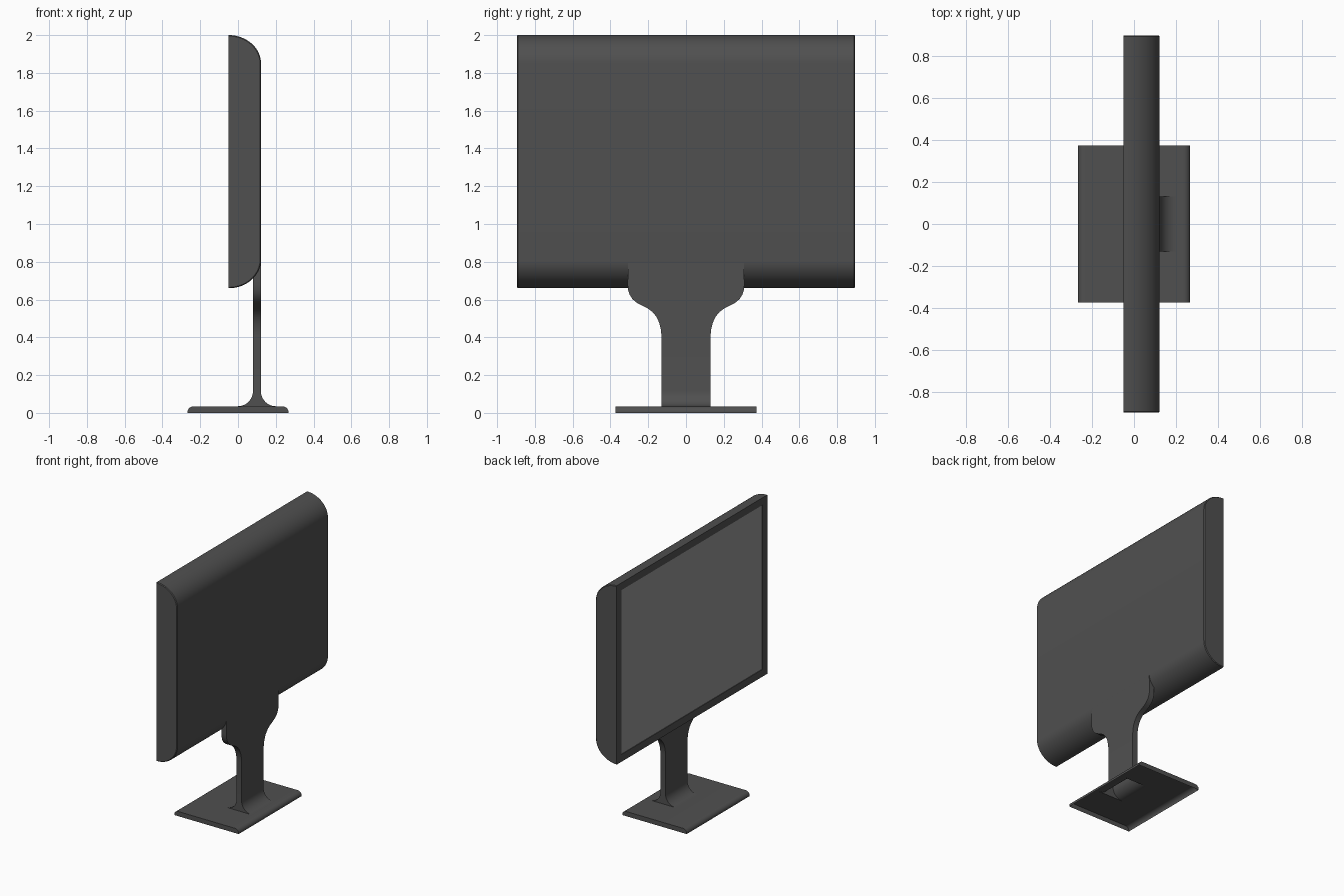
import bpy, bmesh, math

if "Cube" in bpy.data.objects:
    bpy.data.objects.remove(bpy.data.objects["Cube"])


def material(name, v):
    m = bpy.data.materials.new(name)
    m.diffuse_color = (v, v, v, 1)
    m.use_nodes = True
    m.node_tree.nodes["Principled BSDF"].inputs["Base Color"].default_value = m.diffuse_color
    return m


DARK = material("dark_plastic", 0.08)
GLASS = material("screen_grey", 0.3)


def finish(bm, name, mats):
    bmesh.ops.recalc_face_normals(bm, faces=bm.faces[:])
    me = bpy.data.meshes.new(name)
    bm.to_mesh(me)
    bm.free()
    for m in mats:
        me.materials.append(m)
    ob = bpy.data.objects.new(name, me)
    bpy.context.collection.objects.link(ob)
    bpy.ops.object.select_all(action='DESELECT')
    ob.select_set(True)
    bpy.context.view_layer.objects.active = ob
    bpy.ops.object.shade_smooth_by_angle(angle=math.radians(35))
    return ob


def arc(cx, cz, rx, rz, a0, a1, n):
    steps = [math.radians(a0 + (a1 - a0) * i / n) for i in range(n + 1)]
    return [(cx + rx * math.cos(a), cz + rz * math.sin(a)) for a in steps]


def skin(bm, rows, closed, skip=lambda i, j: False):
    """Join neighbouring rows of vertices with quads."""
    for i in range(len(rows) - 1):
        a, b = rows[i], rows[i + 1]
        n = len(a)
        for j in range(n if closed else n - 1):
            if not skip(i, j):
                k = (j + 1) % n
                bm.faces.new((a[j], a[k], b[k], b[j]))


# Monitor housing: D-shaped profile run sideways, with slightly eased ends
W, E = 0.895, 0.005
outline = arc(-0.05, 0.81, 0.172, 0.15, -90, 0, 16) + arc(-0.05, 1.85, 0.172, 0.15, 0, 90, 16)
bm = bmesh.new()
rows = []
for y, s in ((-W, 0.993), (-W + E, 1), (W - E, 1), (W, 0.993)):
    rows.append([bm.verts.new((-0.05 + (x + 0.05) * (1 - 4 * (1 - s)), y, 1.33 + (z - 1.33) * s))
                 for x, z in outline])
skin(bm, rows, True)
bm.faces.new(rows[0])
bm.faces.new(rows[-1])

# Screen panel: front face inset inside the bezel and set back a little
bm.normal_update()
bmesh.ops.recalc_face_normals(bm, faces=bm.faces[:])
front = max((f for f in bm.faces if f.calc_center_median().x < -0.049), key=lambda f: f.calc_area())
bmesh.ops.inset_region(bm, faces=[front], thickness=0.077)
bmesh.ops.inset_region(bm, faces=[front], thickness=0.001, depth=-0.004)
front.material_index = 1
finish(bm, "monitor_housing", [DARK, GLASS])

# Stand neck: rectangular rings, filleted into the base and flared at the top
CX, T, R, Z0 = 0.1, 0.021, 0.08, 0.035
rings = [(T + R - x, 0.13, Z0 + z) for x, z in
         [(R * math.sin(a), R * (1 - math.cos(a))) for a in
          [math.radians(90 * i / 10) for i in range(11)]]]
rings = [(T + R * (1 - math.sin(a)), 0.13, Z0 + R * (1 - math.cos(a)))
         for a in [math.radians(9 * i) for i in range(11)]]
flare = [(0.13, 0.41), (0.133, 0.44), (0.141, 0.475), (0.156, 0.508), (0.178, 0.535),
         (0.205, 0.555), (0.235, 0.569), (0.262, 0.584), (0.284, 0.603), (0.299, 0.627),
         (0.307, 0.652), (0.309, 0.68), (0.306, 0.81)]
rings += [(T, w, z) for w, z in flare]
bm = bmesh.new()
rows = [[bm.verts.new((CX + sx * t, sy * w, z)) for sx, sy in ((-1, -1), (1, -1), (1, 1), (-1, 1))]
        for t, w, z in rings]
skin(bm, rows, True)
bm.faces.new(rows[-1])
finish(bm, "stand_neck", [DARK])

# Stand base: shell open underneath, with an opening below the neck
BX, BY, H = 0.267, 0.373, 0.035
left = arc(-BX + 0.033, 0.005, 0.033, 0.03, 180, 90, 8)
right = [(-x, z) for x, z in reversed(left)]
profile = [(-BX, 0)] + left + [(CX - T - R, H), (CX + T + R, H)] + right + [(BX, 0)]
hole = len(left) + 1
bm = bmesh.new()
rows = [[bm.verts.new((x, y, z)) for x, z in profile] for y in (-BY, -0.13, 0.13, BY)]
skin(bm, rows, False, lambda i, j: i == 1 and j == hole)
bm.faces.new(rows[0])
bm.faces.new(rows[-1])
finish(bm, "stand_base", [DARK])
